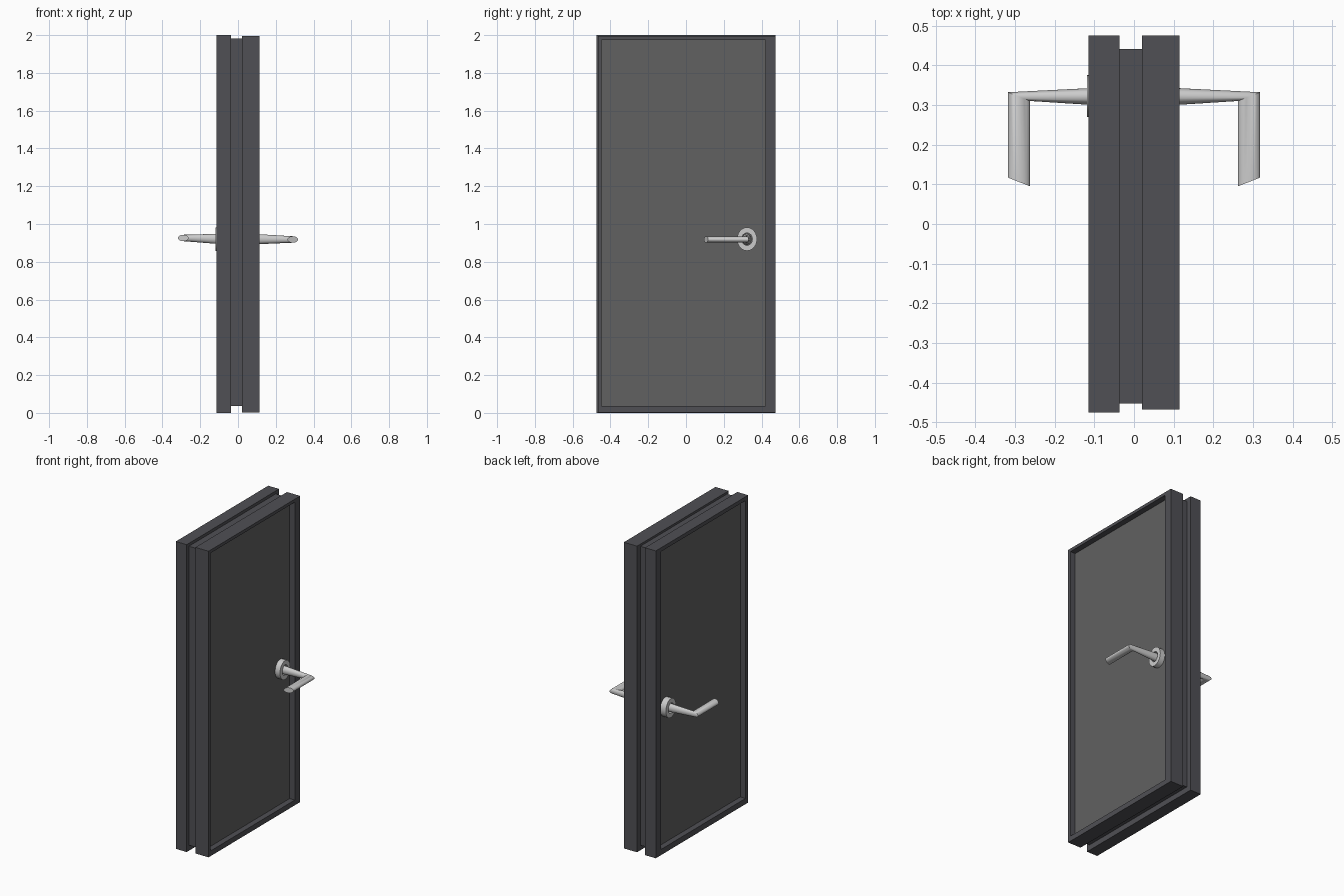
import bpy, math
from mathutils import Vector

if "Cube" in bpy.data.objects:
    bpy.data.objects.remove(bpy.data.objects["Cube"])


def material(name, colour):
    m = bpy.data.materials.new(name)
    m.diffuse_color = (*colour, 1)
    m.use_nodes = True
    m.node_tree.nodes["Principled BSDF"].inputs["Base Color"].default_value = m.diffuse_color
    return m


DARK = material("dark_frame", (0.08, 0.08, 0.09))
PANEL = material("panel_grey", (0.12, 0.12, 0.12))
METAL = material("light_metal", (0.65, 0.65, 0.65))


def loft(name, rings, mat, closed=False, smooth=False):
    """Skin equal-length rings; closed joins last to first, else the ends are capped."""
    n, k = len(rings[0]), len(rings)
    verts = [p for r in rings for p in r]
    faces = []
    for i in range(k if closed else k - 1):
        a, b = i * n, (i + 1) % k * n
        faces += [(a + j, a + (j + 1) % n, b + (j + 1) % n, b + j) for j in range(n)]
    if not closed:
        faces += [tuple(range(n))[::-1], tuple(range((k - 1) * n, k * n))]
    mesh = bpy.data.meshes.new(name)
    mesh.from_pydata(verts, [], faces)
    obj = bpy.data.objects.new(name, mesh)
    bpy.context.collection.objects.link(obj)
    mesh.materials.append(mat)
    bpy.ops.object.select_all(action='DESELECT')
    obj.select_set(True)
    bpy.context.view_layer.objects.active = obj
    # consistent outward normals
    bpy.ops.object.mode_set(mode='EDIT')
    bpy.ops.mesh.select_all(action='SELECT')
    bpy.ops.mesh.normals_make_consistent(inside=False)
    bpy.ops.object.mode_set(mode='OBJECT')
    if smooth:
        bpy.ops.object.shade_smooth_by_angle(angle=math.radians(35))
    return obj


def rect(x, y0, y1, z0, z1):
    return [(x, y0, z0), (x, y1, z0), (x, y1, z1), (x, y0, z1)]


def ellipse(centre, u, v, n=24):
    c, u, v = Vector(centre), Vector(u), Vector(v)
    return [c + u * math.cos(t) + v * math.sin(t)
            for t in (2 * math.pi * i / n for i in range(n))]


# Door leaf: slab seen between the frames and recessed inside them
SLAB_X = 0.078
loft("door_panel", [rect(x, -0.45, 0.44, 0.037, 1.98) for x in (-SLAB_X, SLAB_X)], PANEL)
# Dark rebate strip exposed between the two frames
loft("rebate_core", [rect(x, -0.452, 0.441, 0.036, 1.981) for x in (-0.04, 0.025)], DARK)

# Frames on both faces
INNER = (-0.447, 0.42, 0.037, 1.975)
for name, x0, x1, outer in (("back_frame", -0.115, -0.037, (-0.475, 0.475, 0, 2)),
                            ("front_frame", 0.02, 0.115, (-0.467, 0.475, 0.003, 1.995))):
    loft(name, [rect(x0, *outer), rect(x1, *outer), rect(x1, *INNER), rect(x0, *INNER)],
         DARK, closed=True)

# Rosettes and lever handles on both faces
for side, s, z, face in (("front", 1, 0.918, 0.113), ("back", -1, 0.926, 0.118)):
    big = ((0, 0.053, 0), (0, 0, 0.062))
    hole = ((0, 0.028, 0), (0, 0, 0.033))
    inner_x, outer_x = s * (SLAB_X - 0.004), s * face
    loft(side + "_rosette",
         [ellipse((x, 0.323, 0.92), *r) for x, r in
          ((inner_x, big), (outer_x, big), (outer_x, hole), (inner_x, hole))],
         METAL, closed=True, smooth=True)
    # tapered stem, mitred corner, flattened grip with slanted tip
    loft(side + "_lever",
         [ellipse((s * 0.06, 0.321, 0.92), (0, 0.024, 0), (0, 0, 0.029)),
          ellipse((s * 0.29, 0.321, z), (s * 0.028, 0.011, 0), (0, 0, 0.017)),
          ellipse((s * 0.29, 0.106, z), (s * 0.028, 0.011, 0), (0, 0, 0.017))],
         METAL, smooth=True)
